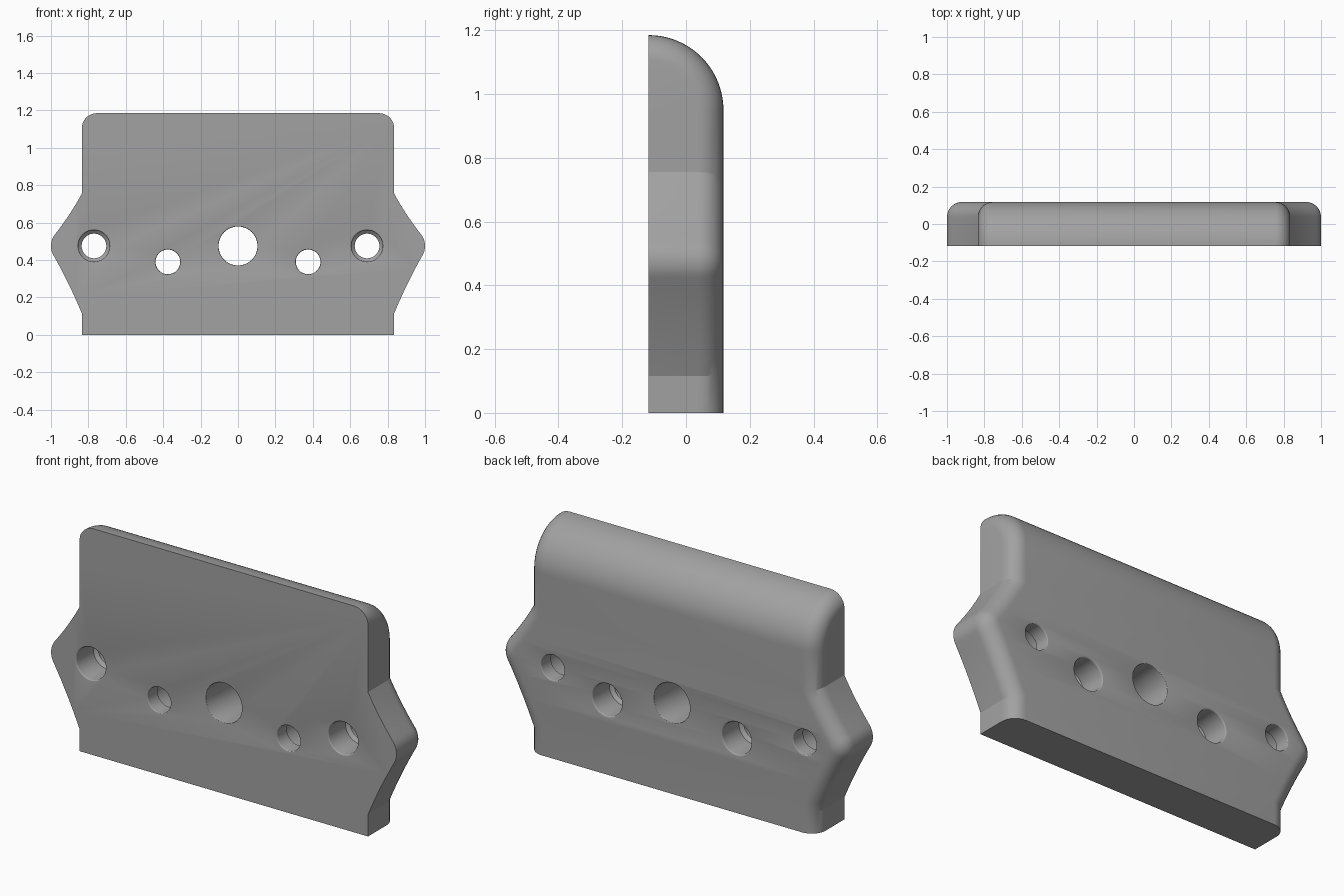
import bpy, bmesh, math
from mathutils import Vector

if "Cube" in bpy.data.objects:
    bpy.data.objects.remove(bpy.data.objects["Cube"])

T, H, W, R = 0.235, 1.185, 0.835, 0.08   # thickness, height, half width, fillet
Y0, ZC = -T / 2, 1.185 - 0.235           # front plane, centre of the top round


def bezier(a, b, c, n):
    a, b, c = Vector(a), Vector(b), Vector(c)
    return [a * (1 - t) ** 2 + b * 2 * t * (1 - t) + c * t * t
            for t in [i / n for i in range(n + 1)]]


# Side outline (x, z) with the ear, bottom to top
tip = [Vector((0.9 + 0.1 * math.cos(a), 0.475 + 0.1 * math.sin(a)))
       for a in [math.radians(-30 + 68 * i / 10) for i in range(11)]]
outline = [Vector((W, 0))]
outline += bezier((W, 0.115), (0.907, 0.286), tip[0], 8)
outline += tip[1:-1]
outline += bezier(tip[-1], (0.893, 0.647), (W, 0.755), 8)
outline += [Vector((W, ZC))]


def miter(i):
    """Outward normal of the outline, lengthened at corners."""
    def seg(a, b):
        d = (outline[b] - outline[a]).normalized()
        return Vector((d.y, -d.x))
    if i in (0, len(outline) - 1):
        return Vector((1, 0))
    n1, n2 = seg(i - 1, i), seg(i, i + 1)
    return (n1 + n2) / (1 + n1.dot(n2))


# Cross-section of one side: (inset, depth from the front)
section = [(0, 0)] + [(R * (1 - math.cos(a)), T - R + R * math.sin(a))
                      for a in [math.pi / 2 * i / 8 for i in range(9)]]

bm = bmesh.new()
rows = []


def add_row(points):
    full = points + [(-x, y, z) for x, y, z in reversed(points)]
    rows.append([bm.verts.new(p) for p in full])


# Straight part with ears
for i, p in enumerate(outline):
    n = miter(i)
    add_row([(p.x - n.x * o, Y0 + d, p.y - n.y * o) for o, d in section])
straight = len(rows)

# Quarter-round top
for k in range(1, 21):
    a = math.pi / 2 * k / 20
    add_row([(W - o, Y0 + d * math.cos(a), ZC + d * math.sin(a)) for o, d in section])

for r0, r1 in zip(rows, rows[1:]):
    for j in range(len(r0) - 1):
        bm.faces.new((r0[j], r0[j + 1], r1[j + 1], r1[j]))
bm.faces.new(rows[0])                                    # bottom
bm.faces.new([r[0] for r in rows[:straight]] + rows[-1][1:-1]
             + [r[-1] for r in reversed(rows[:straight])])  # front
bmesh.ops.remove_doubles(bm, verts=bm.verts, dist=1e-5)
bmesh.ops.recalc_face_normals(bm, faces=bm.faces)
mesh = bpy.data.meshes.new("mounting_plate")
bm.to_mesh(mesh)
bm.free()
plate = bpy.data.objects.new("mounting_plate", mesh)
bpy.context.collection.objects.link(plate)

grey = bpy.data.materials.new("mid grey")
grey.diffuse_color = (0.36, 0.36, 0.36, 1)
grey.use_nodes = True
grey.node_tree.nodes["Principled BSDF"].inputs["Base Color"].default_value = grey.diffuse_color
mesh.materials.append(grey)


def rim(r, s, front):
    """Small rounded rim as (depth, radius) points."""
    pts = [(s * (1 - math.cos(a)), r + s * (1 - math.sin(a)))
           for a in [math.pi / 2 * i / 4 for i in range(5)]]
    pts = [(-0.03, r + s)] + pts
    return pts if front else [(T - d, q) for d, q in reversed(pts)]


# Hole profiles from front to back
centre = rim(0.104, 0.004, True) + rim(0.104, 0.004, False)
front_bore = (rim(0.084, 0.008, True) + [(0.14, 0.084), (0.155, 0.066)]
              + rim(0.066, 0.006, False))
back_bore = (rim(0.066, 0.006, True) + [(0.08, 0.066), (0.095, 0.084)]
             + rim(0.084, 0.008, False))
holes = [(0, 0.475, centre), (0.69, 0.475, front_bore), (-0.77, 0.475, front_bore),
         (0.375, 0.39, back_bore), (-0.375, 0.39, back_bore)]

# Lathed cutters for all holes in one helper object
bm = bmesh.new()
N = 48
for cx, cz, prof in holes:
    rings = [[bm.verts.new((cx + r * math.cos(2 * math.pi * k / N), Y0 + d,
                            cz + r * math.sin(2 * math.pi * k / N)))
              for k in range(N)] for d, r in prof]
    for a, b in zip(rings, rings[1:]):
        for k in range(N):
            m = (k + 1) % N
            bm.faces.new((a[k], a[m], b[m], b[k]))
    bm.faces.new(rings[0])
    bm.faces.new(rings[-1])
bmesh.ops.recalc_face_normals(bm, faces=bm.faces)
cut_mesh = bpy.data.meshes.new("hole_cutter")
bm.to_mesh(cut_mesh)
bm.free()
cut_mesh.materials.append(grey)
cutter = bpy.data.objects.new("hole_cutter", cut_mesh)
bpy.context.collection.objects.link(cutter)
cutter.hide_render = True

# Cut the holes, then smooth the rounded surfaces
mod = plate.modifiers.new("holes", "BOOLEAN")
mod.operation = "DIFFERENCE"
mod.solver = "EXACT"
mod.object = cutter
bpy.context.view_layer.objects.active = plate
plate.select_set(True)
bpy.ops.object.modifier_apply(modifier=mod.name)
bpy.data.objects.remove(cutter)
bpy.ops.object.shade_smooth_by_angle(angle=math.radians(20))
